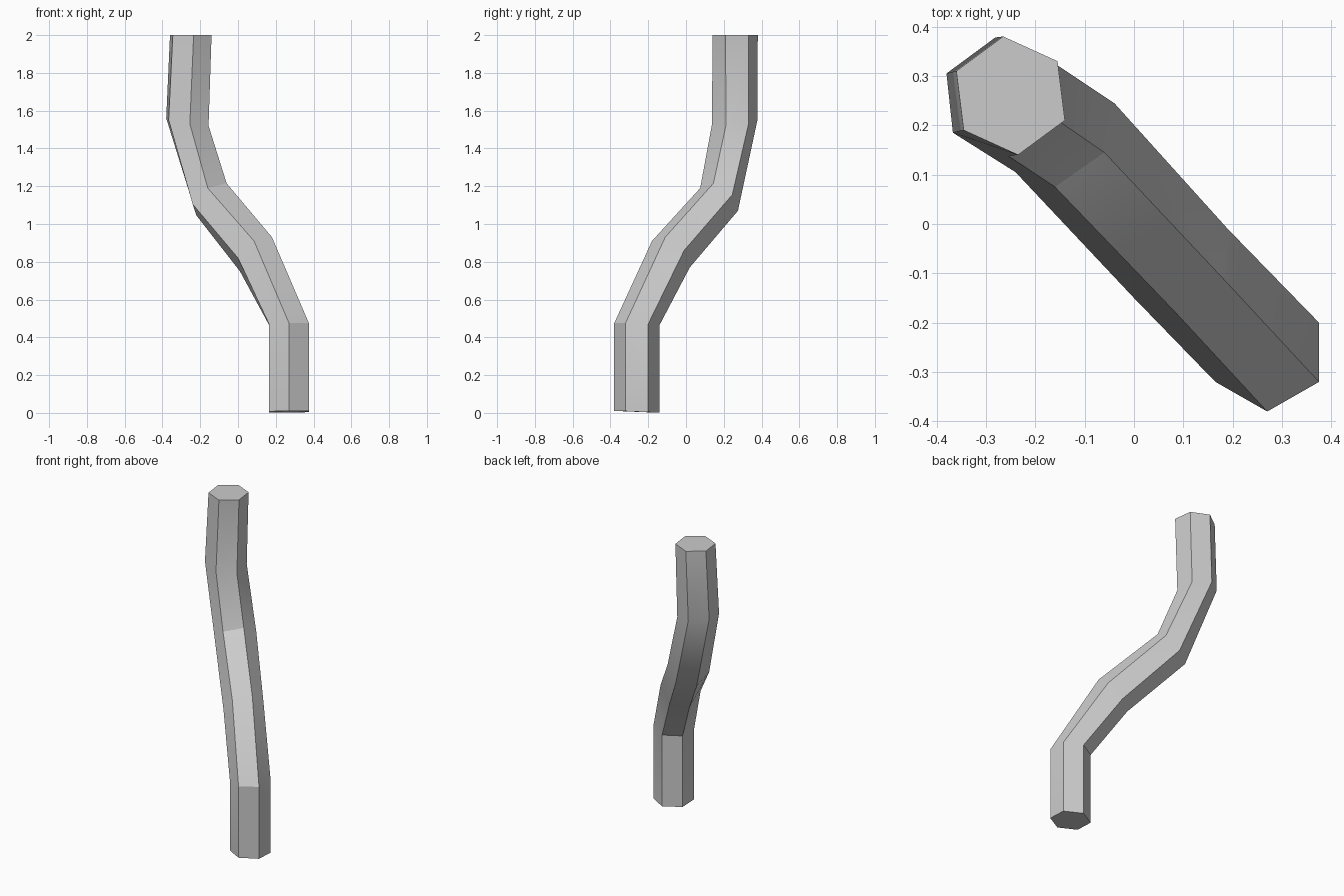
import bpy
import bmesh
import math
from mathutils import Vector

cube = bpy.data.objects.get("Cube")
if cube:
    bpy.data.objects.remove(cube, do_unlink=True)

# Plain grey material
grey = bpy.data.materials.new("plain grey")
grey.use_nodes = True
colour = (0.6, 0.6, 0.6, 1.0)
grey.diffuse_color = colour
grey.node_tree.nodes["Principled BSDF"].inputs["Base Color"].default_value = colour

# Each hexagonal section: centre, then its front and front-left corner offsets
sections = [
    ((0.27, -0.26, 0.006), (0.0, -0.12, 0.005), (0.105, -0.06, 0.003)),
    ((0.27, -0.26, 0.47), (0.0, -0.12, 0.005), (0.105, -0.06, 0.006)),
    ((0.095, -0.08, 0.84), (-0.01, -0.10, 0.07), (0.085, -0.03, 0.09)),
    ((-0.14, 0.175, 1.13), (-0.02, -0.10, 0.06), (0.08, -0.03, 0.085)),
    ((-0.268, 0.258, 1.54), (0.013, -0.12, -0.01), (0.112, -0.047, -0.02)),
    ((-0.25, 0.26, 2.0), (0.015, -0.12, 0.0), (0.11, -0.05, 0.0)),
]


def hexagon(bm, centre, a, b):
    """Regular hexagon from two neighbouring corner offsets."""
    c, a, b = Vector(centre), Vector(a), Vector(b)
    return [bm.verts.new(c + o) for o in (a, b, b - a, -a, -b, a - b)]


# Bent hexagonal bar, bridged section by section and capped
bm = bmesh.new()
rings = [hexagon(bm, *s) for s in sections]
for low, high in zip(rings, rings[1:]):
    for i in range(6):
        j = (i + 1) % 6
        bm.faces.new((low[i], low[j], high[j], high[i]))
bm.faces.new(rings[0][::-1])
bm.faces.new(rings[-1])
bmesh.ops.recalc_face_normals(bm, faces=bm.faces)

mesh = bpy.data.meshes.new("bent_bar")
bm.to_mesh(mesh)
bm.free()
mesh.materials.append(grey)
bar = bpy.data.objects.new("bent_bar", mesh)
bpy.context.collection.objects.link(bar)

# Smooth along the bends, crisp along the six edges
bpy.ops.object.select_all(action="DESELECT")
bar.select_set(True)
bpy.context.view_layer.objects.active = bar
bpy.ops.object.shade_smooth_by_angle(angle=math.radians(30))
